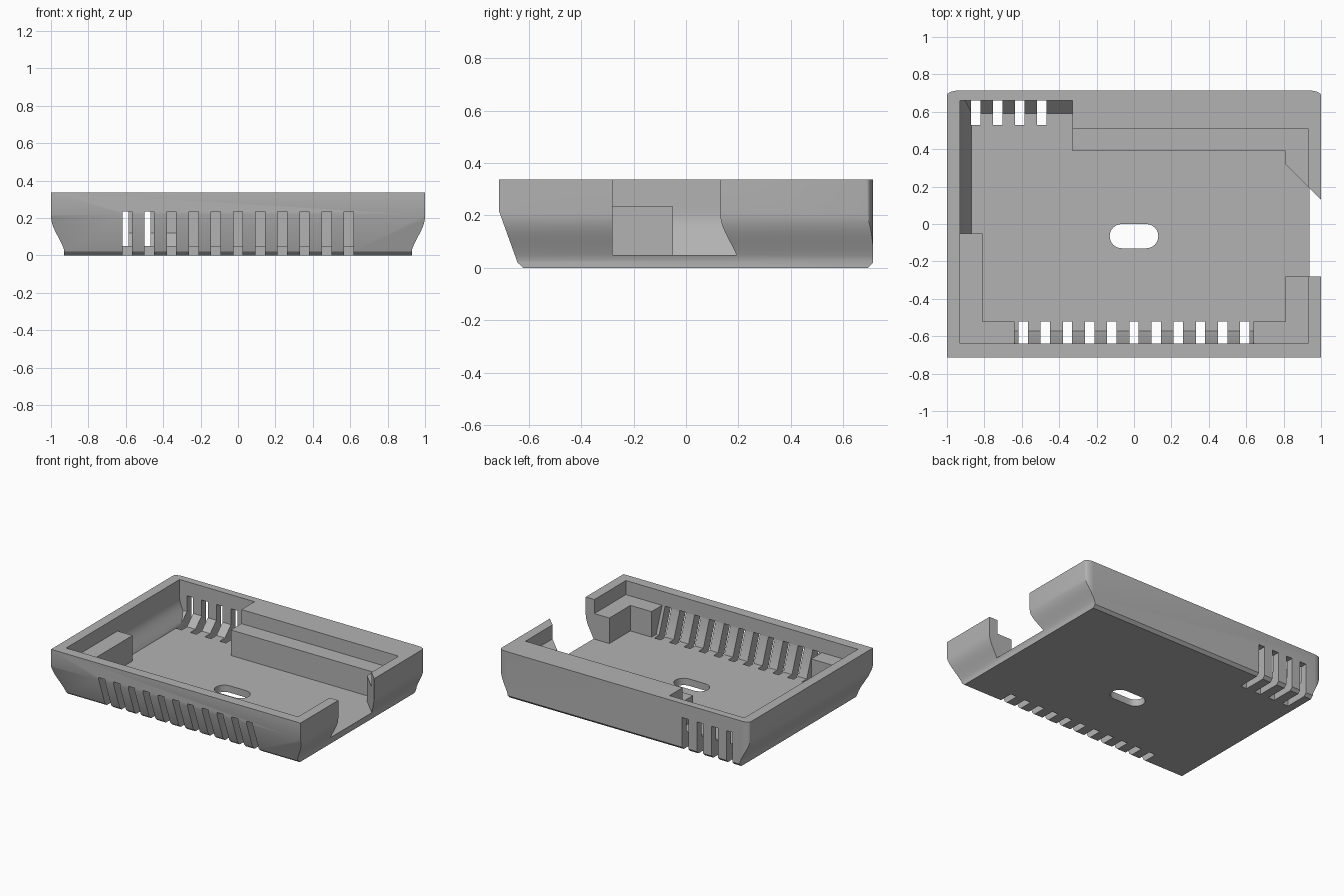
import bpy
import bmesh
import math

old = bpy.data.objects.get("Cube")
if old:
    bpy.data.objects.remove(old, do_unlink=True)

grey = bpy.data.materials.new("plain grey")
grey.use_nodes = True
colour = (0.45, 0.45, 0.45, 1)
grey.diffuse_color = colour
grey.node_tree.nodes["Principled BSDF"].inputs["Base Color"].default_value = colour

TOP, LEDGE, FLOOR, WALL = 0.337, 0.235, 0.05, 0.07


def prism(name, points, axis, low, high):
    """Extrude a flat outline along x, y or z."""
    place = {
        "x": lambda a, b: (low, a, b),
        "y": lambda a, b: (a, low, b),
        "z": lambda a, b: (a, b, low),
    }[axis]
    step = [high - low if axis == k else 0 for k in "xyz"]
    bm = bmesh.new()
    face = bm.faces.new([bm.verts.new(place(a, b)) for a, b in points])
    made = bmesh.ops.extrude_face_region(bm, geom=[face])["geom"]
    verts = [v for v in made if isinstance(v, bmesh.types.BMVert)]
    bmesh.ops.translate(bm, verts=verts, vec=step)
    bmesh.ops.recalc_face_normals(bm, faces=bm.faces)
    mesh = bpy.data.meshes.new(name)
    bm.to_mesh(mesh)
    bm.free()
    mesh.materials.append(grey)
    obj = bpy.data.objects.new(name, mesh)
    bpy.context.collection.objects.link(obj)
    return obj


def combine(target, tool, operation):
    """Apply a boolean and discard the tool."""
    tool.hide_render = True
    mod = target.modifiers.new("shape", "BOOLEAN")
    mod.operation, mod.solver, mod.object = operation, "EXACT", tool
    bpy.context.view_layer.objects.active = target
    bpy.ops.object.modifier_apply(modifier=mod.name)
    bpy.data.objects.remove(tool, do_unlink=True)


def rect(a, b, c, d):
    return [(a, c), (b, c), (b, d), (a, d)]


def mirrored(half):
    return half + [(-x, z) for x, z in reversed(half)]


# Flared side curve shared by the shell and its hollow
flare = [(0.5 - 0.5 * math.cos(math.pi * t / 10)) for t in range(11)]
curve = [(0.93 + 0.07 * (0.45 * f + 0.55 * math.sin(math.pi * t / 20)),
          0.03 + 0.18 * t / 10) for t, f in enumerate(flare)]

# Outer shell: side profile, flared width and rounded back corners
body = prism("case_tray", [(-0.62, 0), (0.693, 0), (0.713, 0.02), (0.713, TOP),
                           (-0.713, TOP), (-0.713, 0.217), (-0.642, 0.02)], "x", -1.1, 1.1)
combine(body, prism("width", mirrored([(0.93, -0.1)] + curve + [(1, 0.5)]), "y", -1, 1),
        "INTERSECT")
corner = [(0.93 + 0.07 * math.cos(a), 0.688 + 0.026 * math.sin(a))
          for a in [math.pi * i / 16 for i in range(9)]]
combine(body, prism("plan", mirrored([(1, -0.9)] + corner), "z", -0.2, 0.6), "INTERSECT")

# Lower hollow, leaving the ledges and corner blocks standing
hollow = prism("lower_hollow", [
    (-0.93, -0.05), (-0.81, -0.05), (-0.81, -0.52), (-0.64, -0.52), (-0.64, -0.64),
    (0.64, -0.64), (0.64, -0.52), (0.81, -0.52), (0.81, 0.39), (-0.33, 0.39),
    (-0.33, 0.66), (-0.93, 0.66)], "z", FLOOR, 0.3)
inner = [(x - WALL, z) for x, z in curve]
combine(hollow, prism("inner_width", mirrored([(0.86, -0.1)] + inner + [(0.93, 0.5)]),
                      "y", -1, 1), "INTERSECT")
combine(hollow, prism("inner_slope", [(-0.572, FLOOR - 0.01), (0.59, FLOOR - 0.01),
                                      (0.59, FLOOR), (0.66, 0.12), (0.66, 0.5),
                                      (-0.64, 0.5), (-0.64, 0.23), (-0.572, FLOOR)],
                      "x", -1, 1), "INTERSECT")
combine(body, hollow, "DIFFERENCE")

# Upper hollow above the ledges
combine(body, prism("upper_hollow", [(-0.93, -0.64), (0.93, -0.64), (0.93, 0.51),
                                     (-0.33, 0.51), (-0.33, 0.66), (-0.93, 0.66)],
                    "z", LEDGE, 0.6), "DIFFERENCE")

# Side opening with a slanted rear edge
combine(body, prism("side_opening", [(0.7, -0.28), (1.1, -0.28), (1.1, 0.03),
                                     (0.81, 0.32), (0.7, 0.32)], "z", FLOOR, 0.6),
        "DIFFERENCE")

# Vent slots through the front and back walls
slots = [(-0.592 + 0.1184 * i, -0.9, -0.52) for i in range(11)]
slots += [(-0.847 + 0.118 * i, 0.53, 0.9) for i in range(4)]
for x, near, far in slots:
    combine(body, prism("slot", rect(x - 0.025, x + 0.025, near, far), "z", -0.1, LEDGE),
            "DIFFERENCE")

# Oval hole in the floor
oval = []
for side in (1, -1):
    for i in range(13):
        a = math.pi * (i / 12 - 0.5)
        oval.append((side * (0.065 + 0.065 * math.cos(a)),
                     -0.065 + side * 0.065 * math.sin(a)))
combine(body, prism("oval_hole", oval, "z", -0.1, 0.1), "DIFFERENCE")

# Smooth the curved walls and keep the hard edges
bpy.ops.object.select_all(action="DESELECT")
body.select_set(True)
bpy.context.view_layer.objects.active = body
bpy.ops.object.shade_smooth_by_angle(angle=math.radians(25))
